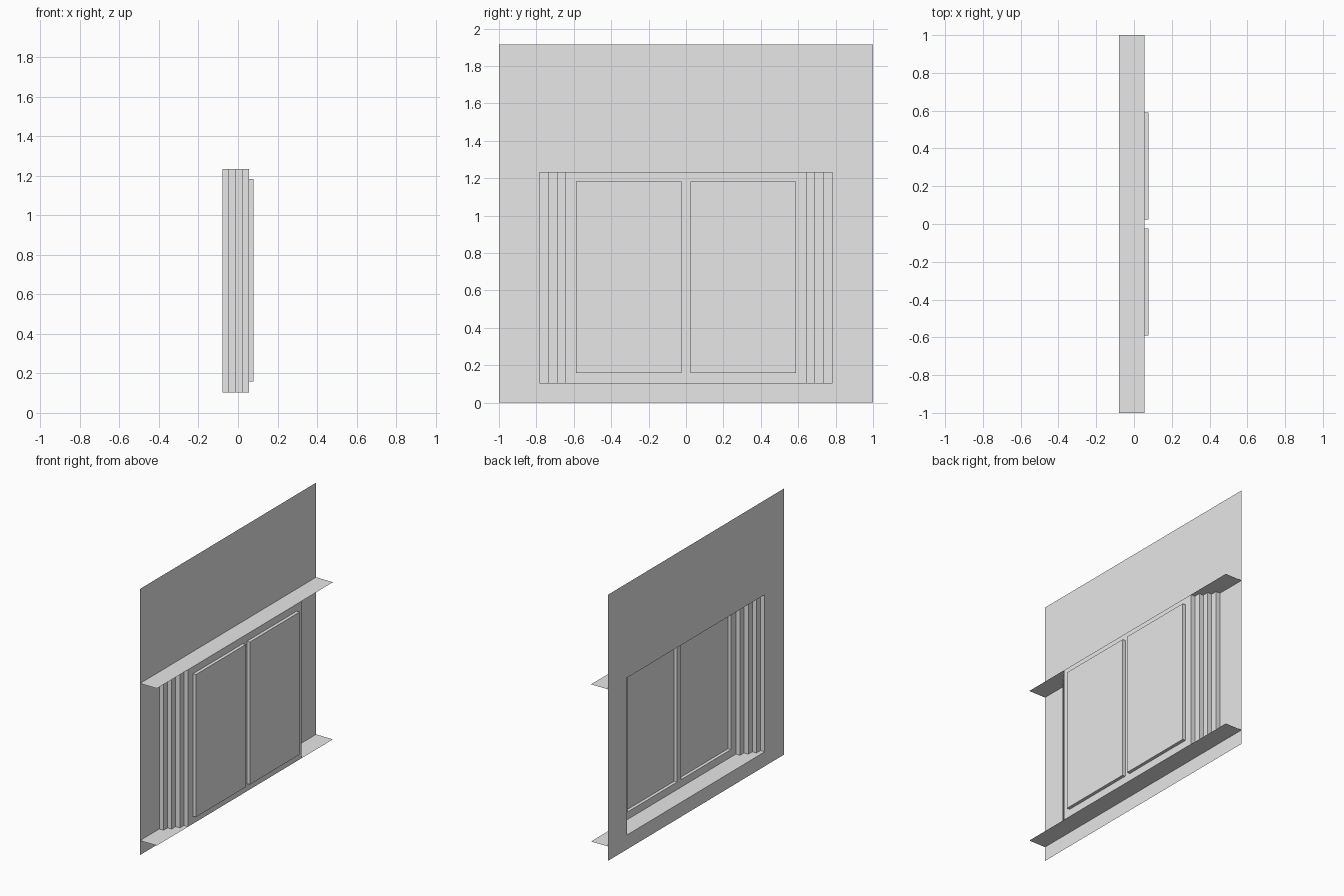
import bpy, bmesh

if "Cube" in bpy.data.objects:
    bpy.data.objects.remove(bpy.data.objects["Cube"])

# Main dimensions
WALL_X, PANEL_X, PANE_X = -0.079, 0.055, 0.078
HEIGHT, SILL_Z, HEAD_Z = 1.914, 0.104, 1.234
OPENING, STEP_IN, STEPS = 0.782, 0.0457, 4
PANEL_Y = OPENING - STEP_IN * (STEPS - 1)
PANE_IN, PANE_OUT, PANE_LOW, PANE_HIGH = 0.023, 0.589, 0.158, 1.183

grey = bpy.data.materials.new("plain grey")
grey.use_nodes = True
grey.diffuse_color = (0.8, 0.8, 0.8, 1)
grey.node_tree.nodes["Principled BSDF"].inputs["Base Color"].default_value = (0.8, 0.8, 0.8, 1)


def make_object(name, quads):
    """Join a list of four-cornered faces into one sheet object."""
    bm = bmesh.new()
    for quad in quads:
        bm.faces.new([bm.verts.new(p) for p in quad])
    bmesh.ops.remove_doubles(bm, verts=bm.verts, dist=0.0001)
    mesh = bpy.data.meshes.new(name)
    bm.to_mesh(mesh)
    bm.free()
    mesh.materials.append(grey)
    obj = bpy.data.objects.new(name, mesh)
    bpy.context.collection.objects.link(obj)
    return obj


def upright_sheet(x, ys, zs, holes=()):
    """Sheet facing +x, split at ys and zs, leaving out the cells in holes."""
    return [[(x, ys[i], zs[j]), (x, ys[i + 1], zs[j]),
             (x, ys[i + 1], zs[j + 1]), (x, ys[i], zs[j + 1])]
            for i in range(len(ys) - 1) for j in range(len(zs) - 1)
            if (i, j) not in holes]


def level_sheet(z):
    return [[(WALL_X, -1, z), (PANEL_X, -1, z), (PANEL_X, 1, z), (WALL_X, 1, z)]]


# Outer wall with one wide opening
make_object("outer_wall", upright_sheet(
    WALL_X, [-1, -OPENING, OPENING, 1], [0, SILL_Z, HEAD_Z, HEIGHT], {(1, 1)}))

# Sill and head ledges
make_object("sill_ledge", level_sheet(SILL_Z))
make_object("head_ledge", level_sheet(HEAD_Z))

# Window panel with two pane openings
make_object("window_panel", upright_sheet(
    PANEL_X, [-PANEL_Y, -PANE_OUT, -PANE_IN, PANE_IN, PANE_OUT, PANEL_Y],
    [SILL_Z, PANE_LOW, PANE_HIGH, HEAD_Z], {(1, 1), (3, 1)}))

for side, label in ((-1, "right"), (1, "left")):
    # Stepped jamb from the wall opening in to the window panel
    depth = (PANEL_X - WALL_X) / STEPS
    path = []
    for i in range(STEPS):
        y = side * (OPENING - STEP_IN * i)
        path += [(WALL_X + depth * i, y), (WALL_X + depth * (i + 1), y)]
    jamb = []
    for a, b in zip(path, path[1:]):
        quad = [(*a, SILL_Z), (*b, SILL_Z), (*b, HEAD_Z), (*a, HEAD_Z)]
        jamb.append(quad if side < 0 else quad[::-1])
    make_object("stepped_jamb_" + label, jamb)

    # Shallow pane tray, open towards the wall
    y0, y1 = sorted((side * PANE_IN, side * PANE_OUT))
    rim = [(y0, PANE_LOW), (y1, PANE_LOW), (y1, PANE_HIGH), (y0, PANE_HIGH)]
    tray = upright_sheet(PANE_X, [y0, y1], [PANE_LOW, PANE_HIGH])
    for a, b in zip(rim, rim[1:] + rim[:1]):
        tray.append([(PANEL_X, *a), (PANEL_X, *b), (PANE_X, *b), (PANE_X, *a)])
    make_object("window_pane_" + label, tray)
